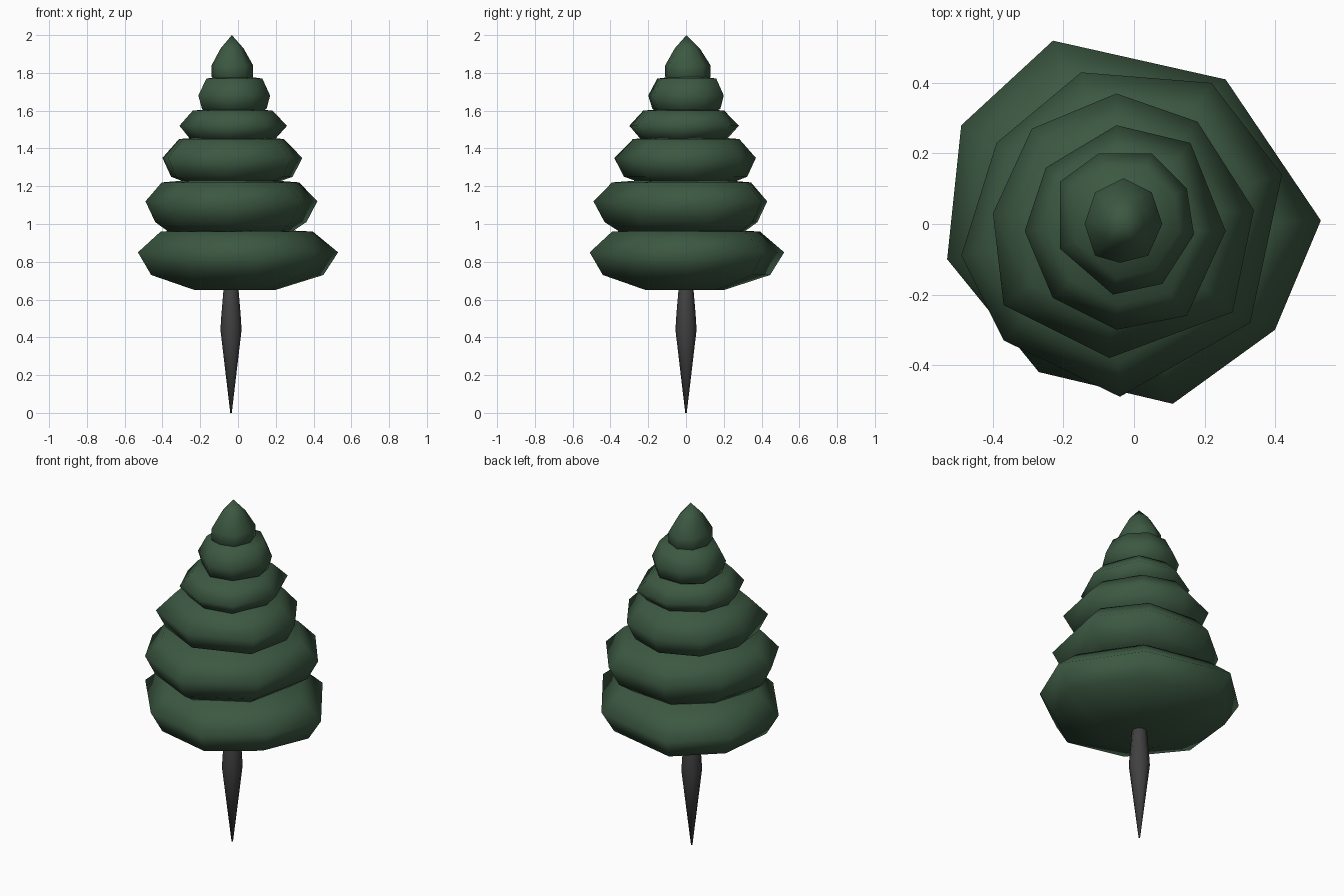
import bpy
import bmesh
from mathutils import Vector
from math import cos, sin, tau

cube = bpy.data.objects.get("Cube")
if cube:
    bpy.data.objects.remove(cube, do_unlink=True)


def make_material(name, colour):
    material = bpy.data.materials.new(name)
    material.use_nodes = True
    material.diffuse_color = colour
    material.node_tree.nodes["Principled BSDF"].inputs["Base Color"].default_value = colour
    return material


def loft(name, outline, profile, top, material):
    """Stack scaled copies of an outline, closing the base flat and the top to a point."""
    count = len(outline)
    centre = sum((Vector(p) for p in outline), Vector((0, 0))) / count
    bm = bmesh.new()
    rings = []
    for scale, height in profile:
        ring = []
        for point in outline:
            spot = centre + (Vector(point) - centre) * scale
            ring.append(bm.verts.new((spot.x, spot.y, height)))
        rings.append(ring)
    for lower, upper in zip(rings, rings[1:]):
        for i in range(count):
            j = (i + 1) % count
            bm.faces.new((lower[i], lower[j], upper[j], upper[i]))
    bm.faces.new(rings[0][::-1])
    apex = bm.verts.new((centre.x, centre.y, top))
    for i in range(count):
        bm.faces.new((rings[-1][i], rings[-1][(i + 1) % count], apex))
    bmesh.ops.recalc_face_normals(bm, faces=bm.faces[:])
    for face in bm.faces:
        face.smooth = True
    mesh = bpy.data.meshes.new(name)
    bm.to_mesh(mesh)
    bm.free()
    mesh.materials.append(material)
    part = bpy.data.objects.new(name, mesh)
    bpy.context.scene.collection.objects.link(part)
    return part


needle_green = make_material("needle green", (0.045, 0.098, 0.054, 1))
bark_grey = make_material("bark grey", (0.052, 0.052, 0.052, 1))

# Trunk: a spindle that narrows to a point at the ground
trunk_outline = [(-.037 + cos(tau * i / 8), sin(tau * i / 8)) for i in range(8)]
loft("trunk", trunk_outline,
     [(.004, 0), (.056, .44), (.051, .52), (.04, .65)], .75, bark_grey)

# Foliage tiers: irregular rim outline, then (scale, height) rings, then cap height
loft("foliage_bottom_tier",
     [(.53, .01), (.26, .41), (-.23, .52), (-.49, .28),
      (-.53, -.1), (-.27, -.42), (.11, -.51), (.4, -.3)],
     [(.4, .65), (.86, .73), (1, .85), (.76, .96)], .98, needle_green)

loft("foliage_second_tier",
     [(.42, .14), (.22, .4), (-.15, .43), (-.39, .23),
      (-.49, -.09), (-.37, -.33), (-.04, -.49), (.33, -.28)],
     [(.72, .96), (.88, 1.01), (1, 1.12), (.8, 1.22)], 1.25, needle_green)

loft("foliage_third_tier",
     [(.34, .04), (.18, .29), (-.05, .37), (-.29, .27),
      (-.4, .03), (-.37, -.23), (-.07, -.38), (.28, -.25)],
     [(.65, 1.22), (.87, 1.25), (1, 1.35), (.75, 1.45)], 1.47, needle_green)

loft("foliage_fourth_tier",
     [(.26, -.02), (.16, .23), (-.05, .28), (-.25, .16),
      (-.31, -.02), (-.23, -.21), (-.05, -.3), (.15, -.26)],
     [(.6, 1.43), (.79, 1.45), (1, 1.52), (.74, 1.6)], 1.62, needle_green)

loft("foliage_fifth_tier",
     [(.17, -.03), (.15, .1), (.05, .2), (-.1, .2),
      (-.21, .12), (-.21, -.07), (-.06, -.2), (.08, -.17)],
     [(.7, 1.59), (.9, 1.61), (1, 1.68), (.78, 1.77)], 1.79, needle_green)

loft("foliage_tip",
     [(.08, 0), (.05, .09), (-.03, .13), (-.11, .09),
      (-.14, 0), (-.11, -.09), (-.04, -.11), (.04, -.09)],
     [(.8, 1.75), (1, 1.78), (1, 1.84), (.55, 1.93)], 2, needle_green)
